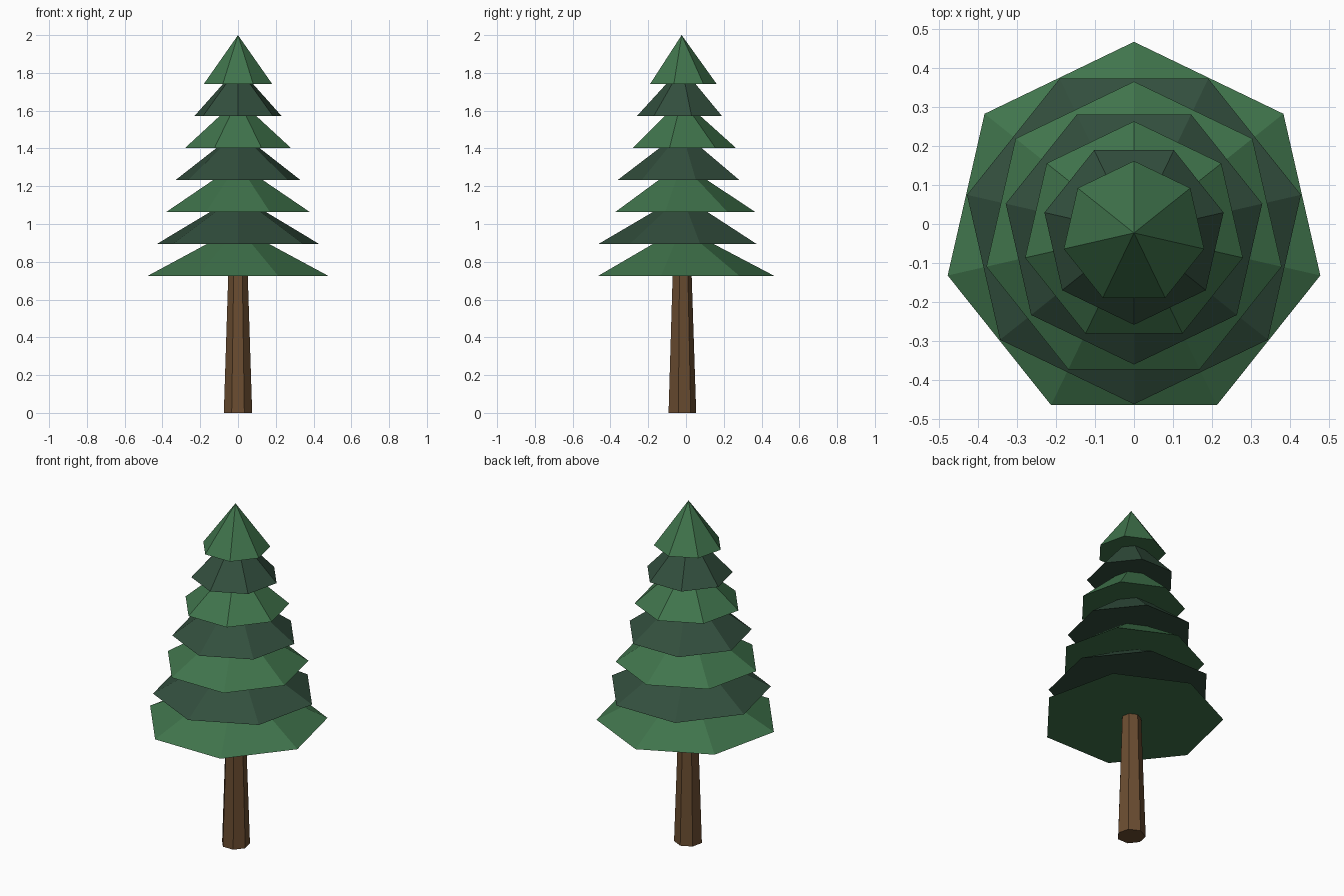
import bpy
from math import sin, cos, pi
from mathutils import Vector

cube = bpy.data.objects.get("Cube")
if cube:
    bpy.data.objects.remove(cube, do_unlink=True)

SIDES = 7
CENTRE_Y = -0.023


def make_material(name, rgb):
    mat = bpy.data.materials.new(name)
    mat.use_nodes = True
    color = (*rgb, 1.0)
    mat.diffuse_color = color
    mat.node_tree.nodes["Principled BSDF"].inputs["Base Color"].default_value = color
    return mat


light_green = make_material("light green", (0.051, 0.175, 0.072))
dark_green = make_material("dark green", (0.032, 0.077, 0.047))
bark_brown = make_material("bark brown", (0.145, 0.073, 0.030))


def ring(radius, z, direction):
    """Seven-sided ring with one corner pointing along +y or -y."""
    return [Vector((radius * sin(2 * pi * i / SIDES),
                    direction * radius * cos(2 * pi * i / SIDES) + CENTRE_Y, z))
            for i in range(SIDES)]


def add_object(name, verts, faces, mat, direction):
    if direction > 0:  # keep the faces pointing outwards
        faces = [f[::-1] for f in faces]
    mesh = bpy.data.meshes.new(name)
    mesh.from_pydata(verts, [], faces)
    mesh.materials.append(mat)
    obj = bpy.data.objects.new(name, mesh)
    bpy.context.collection.objects.link(obj)
    return obj


# Tapered trunk, its top hidden inside the lowest branches
around = [(i, (i + 1) % SIDES) for i in range(SIDES)]
add_object("trunk",
           ring(0.077, 0, 1) + ring(0.049, 0.85, 1),
           [(a, b, b + SIDES, a + SIDES) for a, b in around]
           + [tuple(reversed(range(SIDES))), tuple(range(SIDES, 2 * SIDES))],
           bark_brown, 1)

# Seven stacked branch cones, alternating in colour and direction
for tier in range(7):
    direction = 1 if tier % 2 == 0 else -1
    base_z = 0.725 + 0.1695 * tier
    apex = Vector((0, CENTRE_Y, base_z + 0.258))
    add_object(f"branches_{tier + 1}",
               ring(0.491 - 0.051 * tier, base_z, direction) + [apex],
               [(a, b, SIDES) for a, b in around] + [tuple(reversed(range(SIDES)))],
               light_green if direction > 0 else dark_green, direction)
